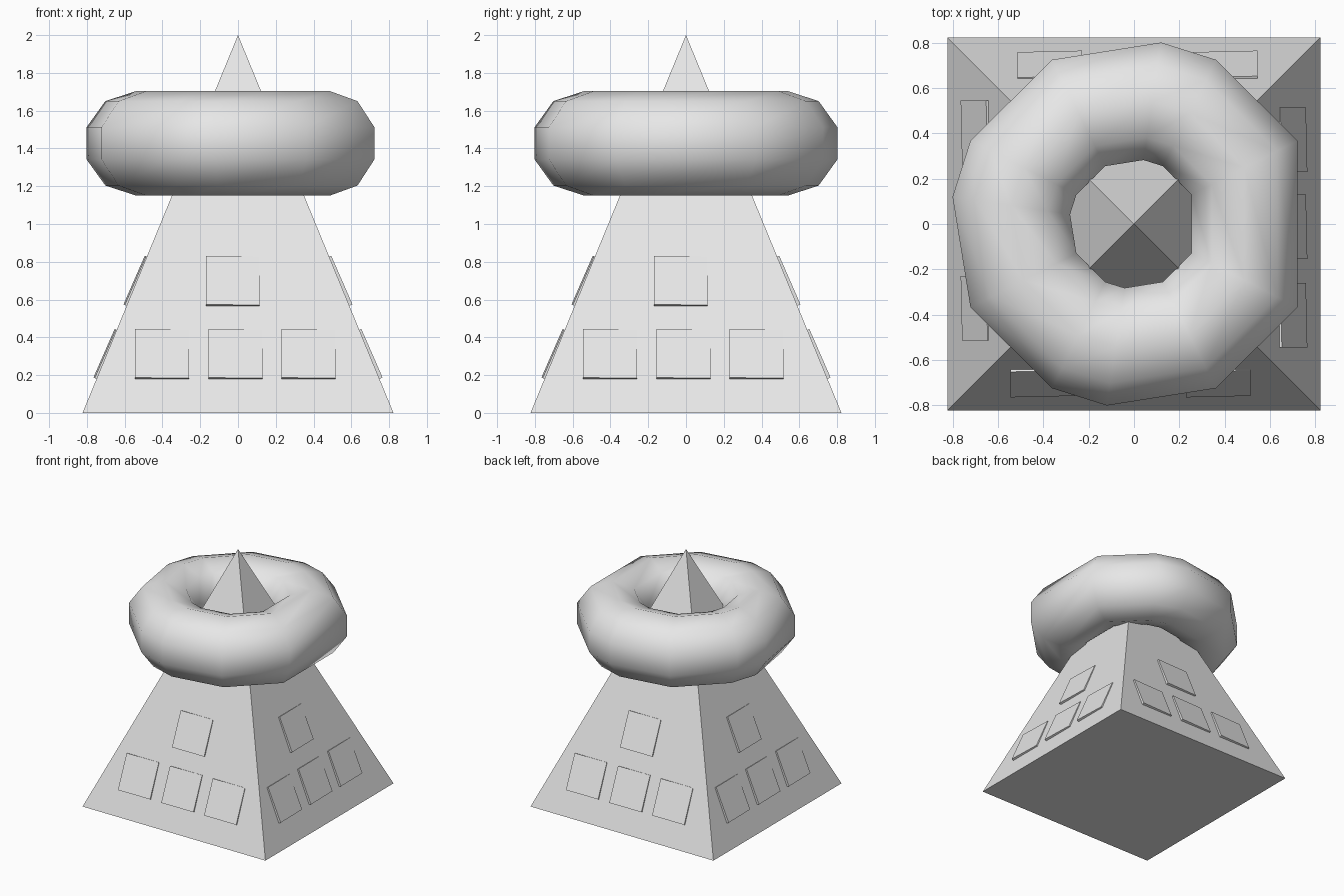
import bpy, bmesh
from math import radians, cos, sin
from mathutils import Vector, Matrix

if "Cube" in bpy.data.objects:
    bpy.data.objects.remove(bpy.data.objects["Cube"], do_unlink=True)

grey = bpy.data.materials.new("plain grey")
grey.use_nodes = True
grey.diffuse_color = (0.8, 0.8, 0.8, 1)
grey.node_tree.nodes["Principled BSDF"].inputs["Base Color"].default_value = grey.diffuse_color

HALF, TOP = 0.823, 2.0


def finish(name, bm, smooth=False):
    bmesh.ops.recalc_face_normals(bm, faces=bm.faces)
    for face in bm.faces:
        face.smooth = smooth
    mesh = bpy.data.meshes.new(name)
    bm.to_mesh(mesh)
    bm.free()
    mesh.materials.append(grey)
    obj = bpy.data.objects.new(name, mesh)
    bpy.context.collection.objects.link(obj)
    return obj


# Square pyramid body
bm = bmesh.new()
base = [bm.verts.new((x * HALF, y * HALF, 0)) for x, y in ((-1, -1), (1, -1), (1, 1), (-1, 1))]
apex = bm.verts.new((0, 0, TOP))
bm.faces.new(base)
for i in range(4):
    bm.faces.new((base[i], base[(i + 1) % 4], apex))
finish("pyramid_body", bm)

# Smooth faceted ring with uneven segments
MAJOR, MINOR, RING_Z, SIDES = 0.548, 0.276, 1.427, 10
angles = [27, 63.5, 81.5, 116.5, 153, 171.5, 207, 243.5, 261.5, 296.5, 333]
bm = bmesh.new()
rings = []
for a in map(radians, angles):
    ring = []
    for k in range(SIDES):
        t = radians(18 + 36 * k)
        r = MAJOR + MINOR * cos(t)
        ring.append(bm.verts.new((r * cos(a), r * sin(a), RING_Z + MINOR * sin(t))))
    rings.append(ring)
for i, ring in enumerate(rings):
    after = rings[(i + 1) % len(rings)]
    for k in range(SIDES):
        n = (k + 1) % SIDES
        bm.faces.new((ring[k], after[k], after[n], ring[n]))
finish("ring", bm, smooth=True)

# Slightly tilted window plates, the same four on every side
outward = Vector((0, -TOP, HALF)).normalized()


def on_slope(x, z, lift):
    return Vector((x, -HALF * (1 - z / TOP), z)) + outward * lift


windows = [(-0.545, 0.18), (-0.155, 0.18), (0.23, 0.18), (-0.17, 0.567)]
WIDE, HIGH = 0.285, 0.26
for side, label in enumerate(("front", "left", "back", "right")):
    turn = Matrix.Rotation(radians(90 * side), 3, "Z")
    for number, (x, z) in enumerate(windows, 1):
        bm = bmesh.new()
        corners = ((0, 0, 0.018), (1, 0, 0.011), (1, 1, 0.005), (0, 1, 0.012))
        outer, inner = [], []
        for u, v, lift in corners:
            px, pz = x + u * WIDE, z + v * HIGH
            outer.append(bm.verts.new(turn @ on_slope(px, pz, lift)))
            inner.append(bm.verts.new(turn @ on_slope(px, pz, -0.004)))
        bm.faces.new(outer)
        bm.faces.new(inner[::-1])
        for i in range(4):
            n = (i + 1) % 4
            bm.faces.new((outer[i], inner[i], inner[n], outer[n]))
        finish(f"{label}_window_{number}", bm)
